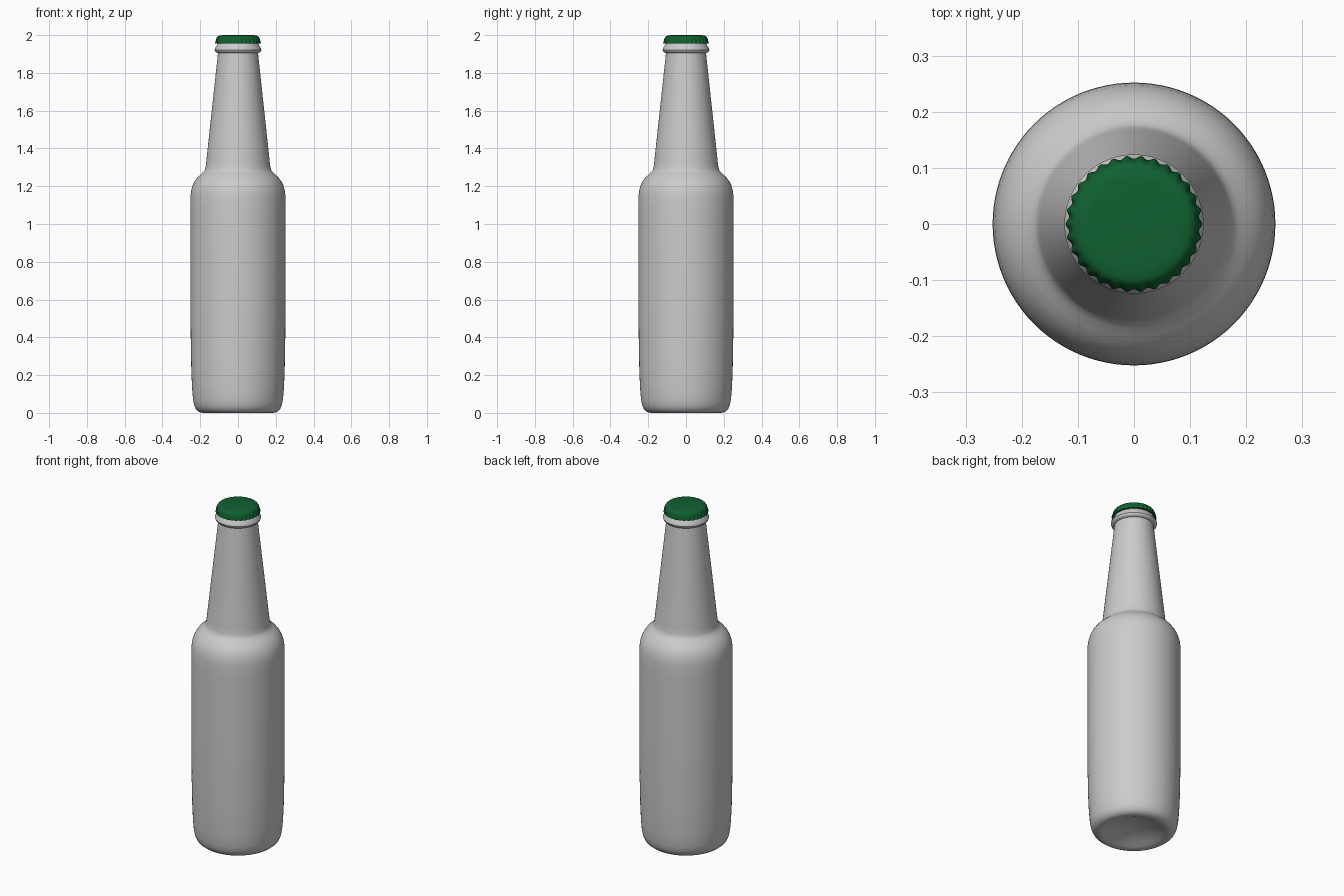
import bpy, bmesh, math

if "Cube" in bpy.data.objects:
    bpy.data.objects.remove(bpy.data.objects["Cube"])


def lathe(name, profile, segs, radius=None):
    """Revolve (r, z) points about z; radius(i, r, angle) may ripple each ring."""
    bm = bmesh.new()
    rings = []
    for i, (r, z) in enumerate(profile):
        if r == 0:
            rings.append([bm.verts.new((0, 0, z))] * segs)
            continue
        ring = []
        for s in range(segs):
            a = 2 * math.pi * s / segs
            rr = radius(i, r, a) if radius else r
            ring.append(bm.verts.new((rr * math.cos(a), rr * math.sin(a), z)))
        rings.append(ring)
    for lo, hi in zip(rings, rings[1:]):
        for s in range(segs):
            t = (s + 1) % segs
            quad = [lo[s], lo[t], hi[t], hi[s]]
            bm.faces.new(list(dict.fromkeys(quad)))
    bmesh.ops.recalc_face_normals(bm, faces=bm.faces)
    mesh = bpy.data.meshes.new(name)
    bm.to_mesh(mesh)
    bm.free()
    obj = bpy.data.objects.new(name, mesh)
    bpy.context.collection.objects.link(obj)
    bpy.ops.object.select_all(action='DESELECT')
    obj.select_set(True)
    bpy.context.view_layer.objects.active = obj
    bpy.ops.object.shade_smooth_by_angle(angle=math.radians(35))
    return obj


# Bottle: hollowed base, body, shoulder, tapered neck, collar and lip
bottle_profile = [
    (0, 0.045), (0.04, 0.042), (0.09, 0.033), (0.14, 0.017), (0.165, 0.006),
    (0.185, 0.0), (0.205, 0.004), (0.222, 0.018), (0.232, 0.04), (0.238, 0.07),
    (0.243, 0.13), (0.247, 0.22), (0.25, 0.38), (0.252, 0.58), (0.252, 0.8),
    (0.252, 1.08), (0.251, 1.15), (0.247, 1.18), (0.24, 1.205), (0.229, 1.227),
    (0.215, 1.246), (0.2, 1.26), (0.186, 1.273), (0.177, 1.283), (0.172, 1.297),
    (0.168, 1.33), (0.139, 1.6), (0.106, 1.905),
    (0.114, 1.907), (0.121, 1.913), (0.124, 1.922), (0.121, 1.932),
    (0.113, 1.944), (0.108, 1.953), (0.104, 1.965), (0.098, 1.98), (0, 1.98)]
lathe("bottle", bottle_profile, 96)

# Crown cap: domed top with a crimped skirt flaring towards the rim
cap_profile = [(0.104, 1.956), (0.119, 1.955), (0.117, 1.966), (0.1145, 1.977),
               (0.1115, 1.987), (0.106, 1.994), (0.098, 1.998), (0.08, 2.0), (0, 2.0)]
ripple = [0, 0.0028, 0.0026, 0.0018, 0.0008, 0, 0, 0, 0]
cap = lathe("bottle_cap", cap_profile, 240,
            lambda i, r, a: r + ripple[i] * math.cos(30 * a))
green = bpy.data.materials.new("cap_green")
green.diffuse_color = (0.005, 0.12, 0.03, 1)
green.use_nodes = True
green.node_tree.nodes["Principled BSDF"].inputs["Base Color"].default_value = green.diffuse_color
cap.data.materials.append(green)
